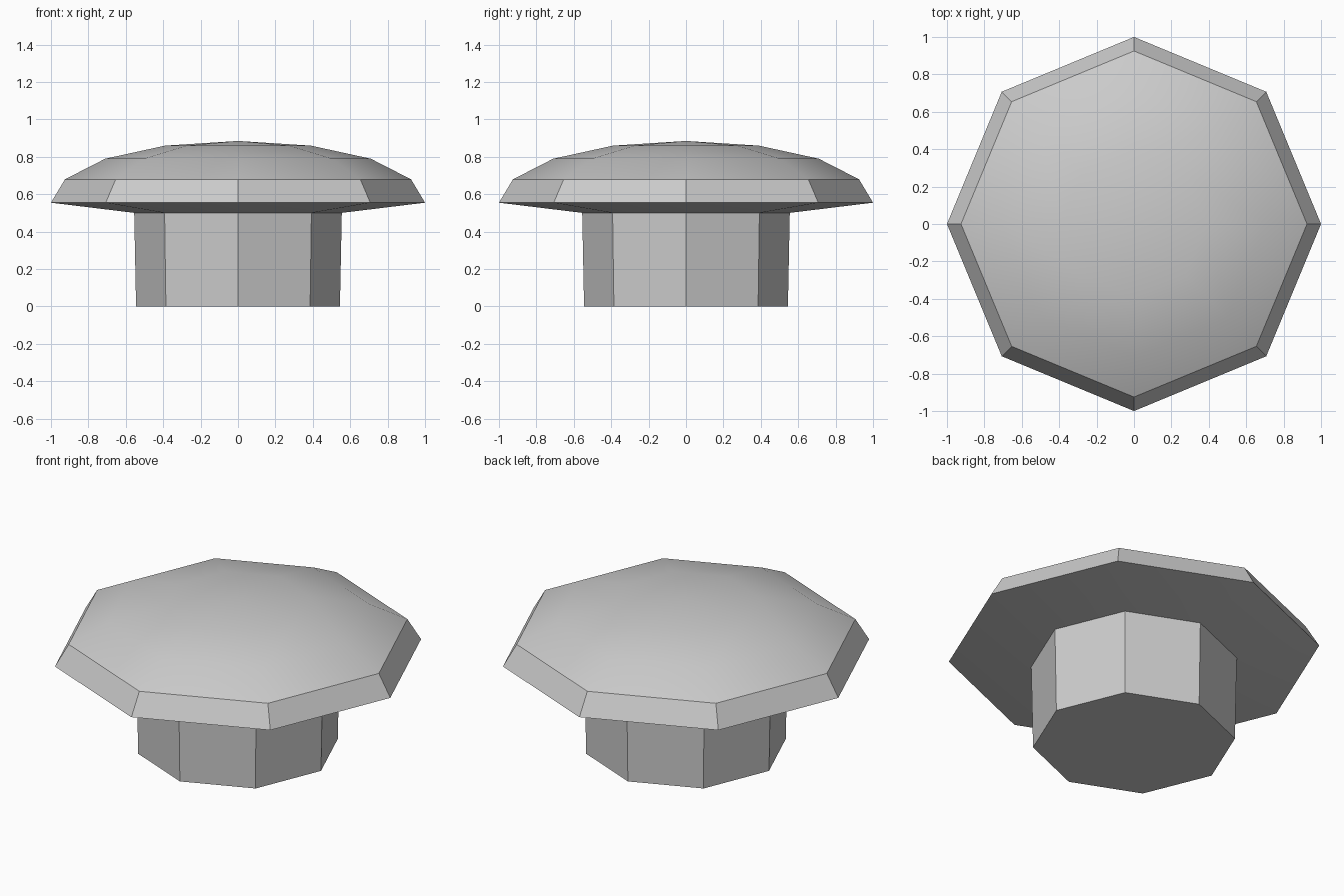
import bpy
import bmesh
from math import cos, sin, pi, radians

SIDES = 8

cube = bpy.data.objects.get("Cube")
if cube:
    bpy.data.objects.remove(cube, do_unlink=True)

# Single plain grey
grey = bpy.data.materials.new("plain_grey")
grey.use_nodes = True
colour = (0.6, 0.6, 0.6, 1)
grey.diffuse_color = colour
grey.node_tree.nodes["Principled BSDF"].inputs["Base Color"].default_value = colour


def lathe(name, profile):
    """Turn (radius, height) points into an eight-sided solid; radius 0 makes a pole."""
    bm = bmesh.new()
    rings = []
    for r, z in profile:
        count = SIDES if r else 1
        rings.append([bm.verts.new((r * cos(2 * pi * i / SIDES), r * sin(2 * pi * i / SIDES), z))
                      for i in range(count)])
    for low, high in zip(rings, rings[1:]):
        for i in range(SIDES):
            j = (i + 1) % SIDES
            if len(high) == 1:
                bm.faces.new((low[i], low[j], high[0]))
            else:
                bm.faces.new((low[i], low[j], high[j], high[i]))
    # Close any open end
    for ring in (rings[0], rings[-1]):
        if len(ring) > 1:
            bm.faces.new(ring)
    bmesh.ops.recalc_face_normals(bm, faces=bm.faces)
    mesh = bpy.data.meshes.new(name)
    bm.to_mesh(mesh)
    bm.free()
    mesh.materials.append(grey)
    obj = bpy.data.objects.new(name, mesh)
    bpy.context.collection.objects.link(obj)
    bpy.ops.object.select_all(action='DESELECT')
    obj.select_set(True)
    bpy.context.view_layer.objects.active = obj
    bpy.ops.object.shade_smooth_by_angle(angle=radians(30))
    return obj


# Stem, slightly wider towards the cap
lathe("stem", [(0.545, 0), (0.555, 0.5)])

# Domed cap with a bevelled rim and a shallow sloping underside
lathe("cap", [(0.55, 0.5), (1.0, 0.555), (0.925, 0.68),
              (0.71, 0.79), (0.39, 0.86), (0, 0.885)])
